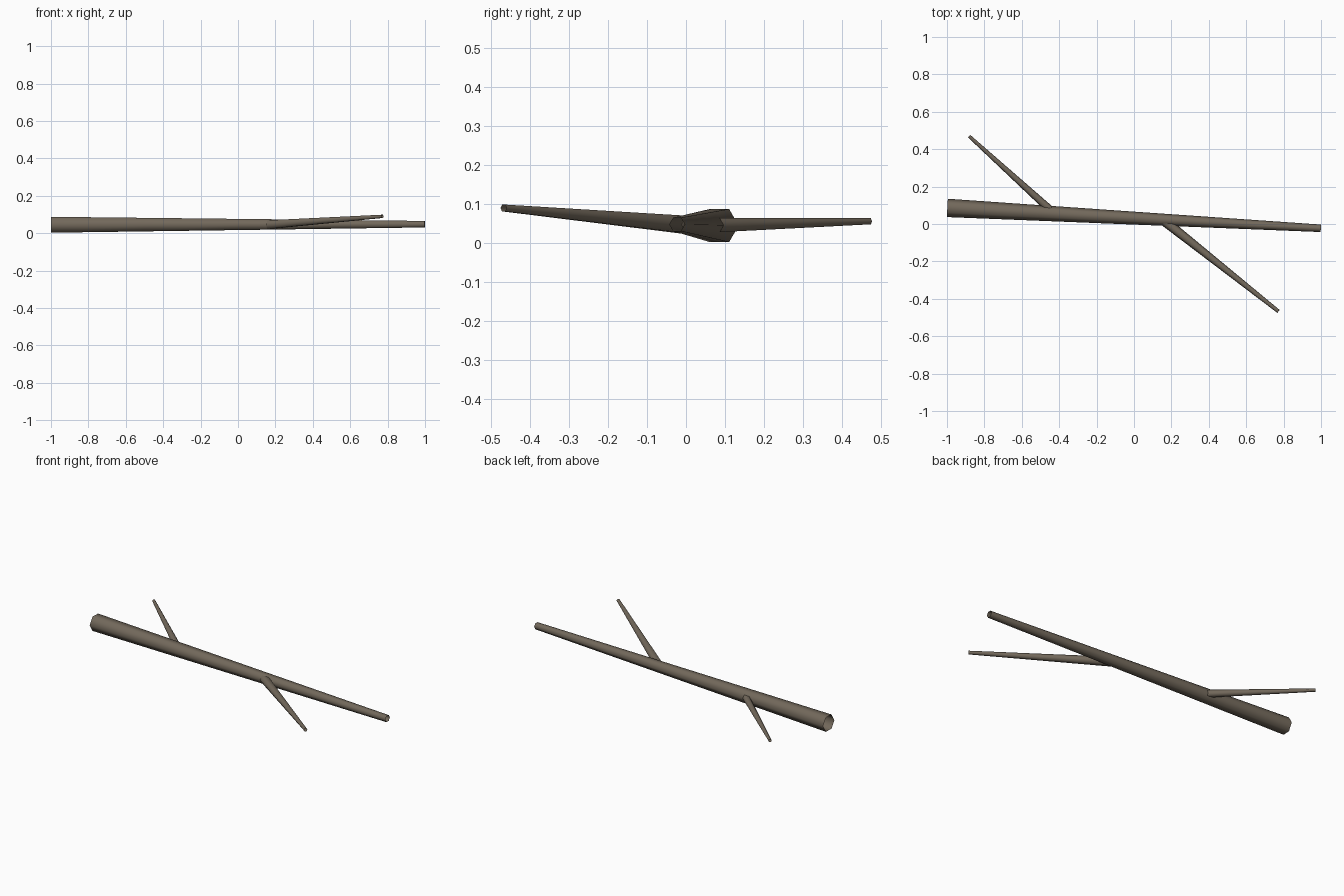
import bpy, bmesh, math
from mathutils import Vector

if "Cube" in bpy.data.objects:
    bpy.data.objects.remove(bpy.data.objects["Cube"])

bark = bpy.data.materials.new("bark")
bark.diffuse_color = (0.17, 0.14, 0.105, 1)
bark.use_nodes = True
bark.node_tree.nodes["Principled BSDF"].inputs["Base Color"].default_value = bark.diffuse_color


def limb(name, start, end, r_start, r_end, sides=6, rings=4):
    """Open tapered tube between two points, flat side up."""
    a, b = Vector(start), Vector(end)
    axis = (b - a).normalized()
    side = axis.cross(Vector((0, 0, 1))).normalized()
    up = side.cross(axis)
    bm = bmesh.new()
    loops = []
    for i in range(rings + 1):
        t = i / rings
        c, r = a.lerp(b, t), r_start + (r_end - r_start) * t
        loops.append([bm.verts.new(c + r * (math.cos(k * math.tau / sides) * side
                                            + math.sin(k * math.tau / sides) * up))
                      for k in range(sides)])
    for lo, hi in zip(loops, loops[1:]):
        for k in range(sides):
            n = (k + 1) % sides
            bm.faces.new((lo[k], lo[n], hi[n], hi[k]))
    bmesh.ops.recalc_face_normals(bm, faces=bm.faces)
    for f in bm.faces:
        f.smooth = True
    me = bpy.data.meshes.new(name)
    bm.to_mesh(me)
    bm.free()
    me.materials.append(bark)
    ob = bpy.data.objects.new(name, me)
    bpy.context.collection.objects.link(ob)
    return ob


# Main stick, then the two side twigs rooted on its axis
limb("main_stick", (-0.998, 0.086, 0.045), (0.999, -0.023, 0.048), 0.049, 0.020)
limb("front_twig", (0.155, 0.022, 0.045), (0.772, -0.467, 0.090), 0.027, 0.010)
limb("back_twig", (-0.425, 0.055, 0.046), (-0.882, 0.470, 0.056), 0.022, 0.009)
